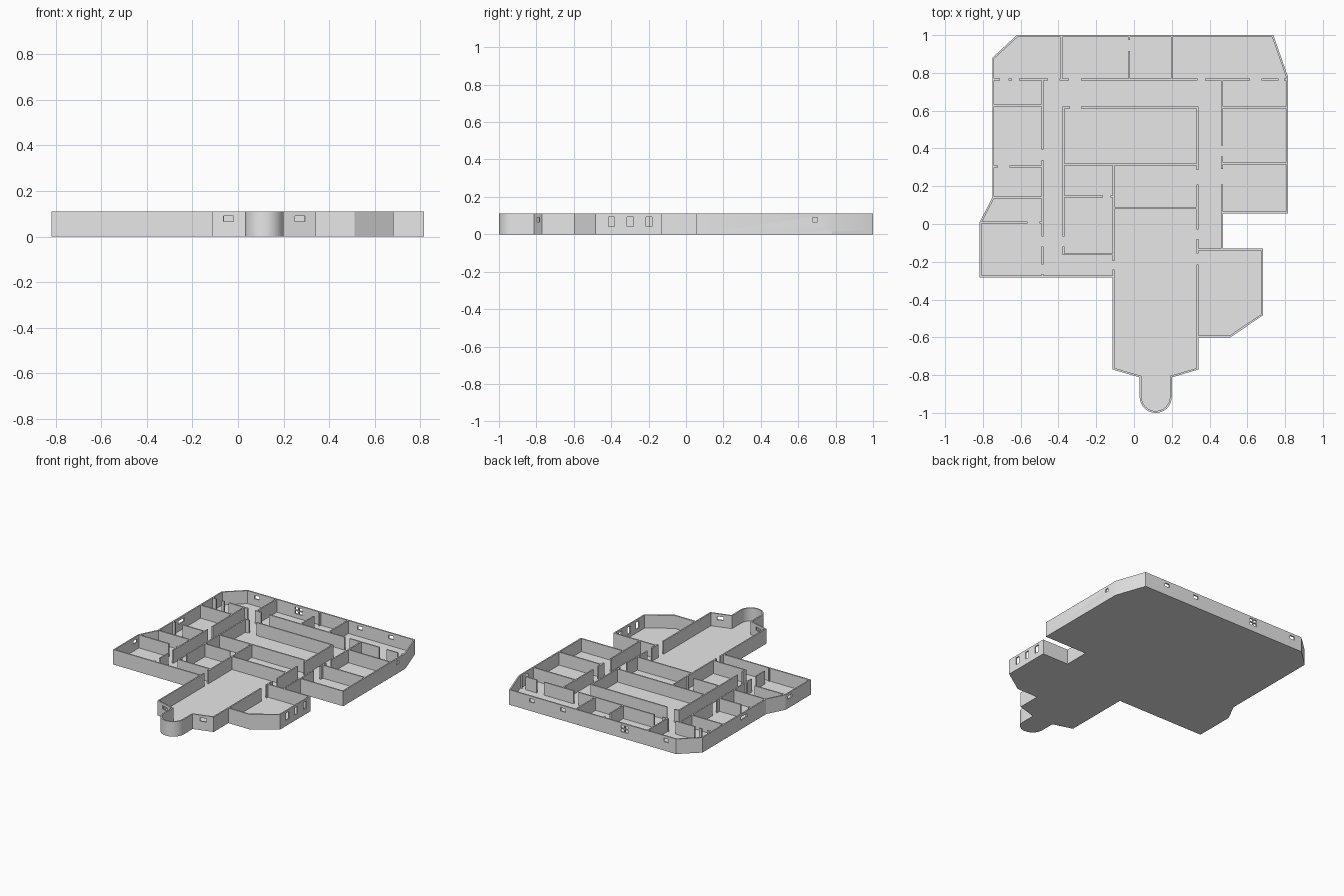
import bpy, bmesh, math
from mathutils import Vector, Matrix

cube = bpy.data.objects.get("Cube")
if cube:
    bpy.data.objects.remove(cube, do_unlink=True)

HEIGHT, FLOOR, THICK = 0.11, 0.015, 0.01

grey = bpy.data.materials.new("light_grey")
grey.use_nodes = True
grey.diffuse_color = (0.8, 0.8, 0.8, 1)
grey.node_tree.nodes["Principled BSDF"].inputs["Base Color"].default_value = (0.8, 0.8, 0.8, 1)


def finish(name, bm):
    bmesh.ops.recalc_face_normals(bm, faces=bm.faces)
    mesh = bpy.data.meshes.new(name)
    bm.to_mesh(mesh)
    bm.free()
    mesh.materials.append(grey)
    obj = bpy.data.objects.new(name, mesh)
    bpy.context.collection.objects.link(obj)
    return obj


def add_box(bm, centre, size, angle=0):
    m = (Matrix.Translation(centre) @ Matrix.Rotation(angle, 4, 'Z')
         @ Matrix.Diagonal((*size, 1)))
    bmesh.ops.create_cube(bm, size=1, matrix=m)


def inset(points, d):
    """Mitred inward offset of a counterclockwise outline."""
    result = []
    for i, p in enumerate(points):
        a = (p - points[i - 1]).normalized()
        b = (points[(i + 1) % len(points)] - p).normalized()
        na, nb = Vector((-a.y, a.x)), Vector((-b.y, b.x))
        result.append(p + (na + nb) * (d / (1 + na.dot(nb))))
    return result


# Building outline, with a round bay at the front
ARC = 20
bay = [(0.115 - 0.085 * math.cos(math.pi * i / ARC),
        -0.915 - 0.085 * math.sin(math.pi * i / ARC)) for i in range(ARC + 1)]
outline = [Vector(p) for p in [
    (-0.62, 1), (-0.75, 0.88), (-0.75, 0.14), (-0.817, 0.01), (-0.817, -0.283),
    (-0.114, -0.283), (-0.114, -0.77), (0.03, -0.812), *bay, (0.2, -0.812),
    (0.342, -0.77), (0.342, -0.6), (0.51, -0.6), (0.682, -0.484), (0.682, -0.13),
    (0.47, -0.13), (0.47, 0.056), (0.815, 0.056), (0.815, 0.78), (0.738, 1)]]

# Floor slab
bm = bmesh.new()
base = bm.faces.new([bm.verts.new((*p, 0)) for p in outline])
up = bmesh.ops.extrude_face_region(bm, geom=[base])
bmesh.ops.translate(bm, vec=(0, 0, FLOOR),
                    verts=[v for v in up["geom"] if isinstance(v, bmesh.types.BMVert)])
finish("floor", bm)

# Outer walls as a closed ring
bm = bmesh.new()
rings = [[bm.verts.new((*p, z)) for p in pts]
         for pts, z in ((outline, 0), (outline, HEIGHT),
                        (inset(outline, THICK), HEIGHT), (inset(outline, THICK), 0))]
n = len(outline)
for k in range(4):
    r, s = rings[k], rings[(k + 1) % 4]
    for i in range(n):
        j = (i + 1) % n
        bm.faces.new((r[i], r[j], s[j], s[i]))
outer = finish("outer_walls", bm)

# Window openings
bm = bmesh.new()
SILL = 0.078
for x in (-0.54, 0.3, 0.55):
    add_box(bm, (x, 1, SILL), (0.04, 0.06, 0.025))
for dx in (-0.017, 0.017):
    for dz in (-0.014, 0.014):
        add_box(bm, (-0.2 + dx, 1, 0.07 + dz), (0.026, 0.06, 0.021))
for y in (-0.398, -0.298, -0.198):
    add_box(bm, (0.68, y, 0.067), (0.06, 0.034, 0.053))
add_box(bm, (0.815, 0.69, SILL), (0.06, 0.026, 0.025))
add_box(bm, (-0.75, 0.4, SILL), (0.06, 0.07, 0.025))
add_box(bm, (-0.817, -0.04, SILL), (0.06, 0.045, 0.025))
for side in (-1, 1):
    add_box(bm, (0.115 + side * 0.157, -0.791, SILL), (0.045, 0.06, 0.025), side * 0.285)
cutter = finish("window_cutter", bm)
cutter.hide_render = True

cut = outer.modifiers.new("windows", 'BOOLEAN')
cut.operation, cut.solver, cut.object = 'DIFFERENCE', 'EXACT', cutter
bpy.context.view_layer.update()
graph = bpy.context.evaluated_depsgraph_get()
carved = bpy.data.meshes.new_from_object(outer.evaluated_get(graph))
outer.modifiers.clear()
outer.data = carved
bpy.data.objects.remove(cutter, do_unlink=True)

# Inner walls running left to right: position, then spans between doorways
across = {
    "back_corridor_wall": (0.765, [(-0.745, -0.71), (-0.665, -0.645), (-0.61, -0.455),
                                   (-0.395, -0.345), (-0.28, 0.335), (0.375, 0.615),
                                   (0.675, 0.765), (0.795, 0.81)]),
    "left_room_wall_a": (0.627, [(-0.745, -0.485)]),
    "left_room_wall_b": (0.304, [(-0.745, -0.72), (-0.66, -0.485)]),
    "left_room_wall_c": (0.14, [(-0.745, -0.485)]),
    "left_room_wall_d": (0.008, [(-0.81, -0.565), (-0.5, -0.485)]),
    "hall_back_wall": (0.617, [(-0.378, -0.34), (-0.28, 0.342)]),
    "hall_middle_wall": (0.315, [(-0.373, 0.337)]),
    "hall_front_wall": (0.085, [(-0.109, 0.337)]),
    "small_room_wall": (0.146, [(-0.373, -0.165), (-0.125, -0.109)]),
    "small_room_front_wall": (-0.16, [(-0.378, -0.109)]),
    "right_room_wall_a": (0.617, [(0.465, 0.81)]),
    "right_room_wall_b": (0.32, [(0.465, 0.81)]),
    "side_room_back_wall": (-0.135, [(0.337, 0.475)]),
}
# Inner walls running front to back
along = {
    "back_room_wall_a": (-0.383, [(0.765, 0.995)]),
    "back_room_wall_b": (-0.025, [(0.765, 0.915), (0.975, 0.995)]),
    "back_room_wall_c": (0.2, [(0.765, 0.995)]),
    "left_corridor_wall": (-0.485, [(0.395, 0.765), (-0.065, 0.34), (-0.215, -0.12),
                                    (-0.278, -0.265)]),
    "hall_left_wall": (-0.373, [(-0.065, 0.617), (-0.16, -0.12)]),
    "front_hall_left_wall": (-0.109, [(-0.195, 0.315), (-0.283, -0.24)]),
    "hall_right_wall": (0.337, [(0.285, 0.617), (-0.03, 0.21), (-0.155, -0.08),
                                (-0.6, -0.215)]),
    "right_corridor_wall": (0.465, [(0.415, 0.765), (0.29, 0.357), (-0.13, 0.21)]),
}
mid, tall = (HEIGHT + FLOOR) / 2, HEIGHT - FLOOR
for walls, is_across in ((across, True), (along, False)):
    for name, (pos, spans) in walls.items():
        bm = bmesh.new()
        for a, b in spans:
            c, length = (a + b) / 2, b - a
            if is_across:
                add_box(bm, (c, pos, mid), (length, THICK, tall))
            else:
                add_box(bm, (pos, c, mid), (THICK, length, tall))
        finish(name, bm)

# Smooth the round bay, keeping corners sharp
bpy.ops.object.select_all(action='DESELECT')
outer.select_set(True)
bpy.context.view_layer.objects.active = outer
bpy.ops.object.shade_smooth_by_angle(angle=math.radians(20))
